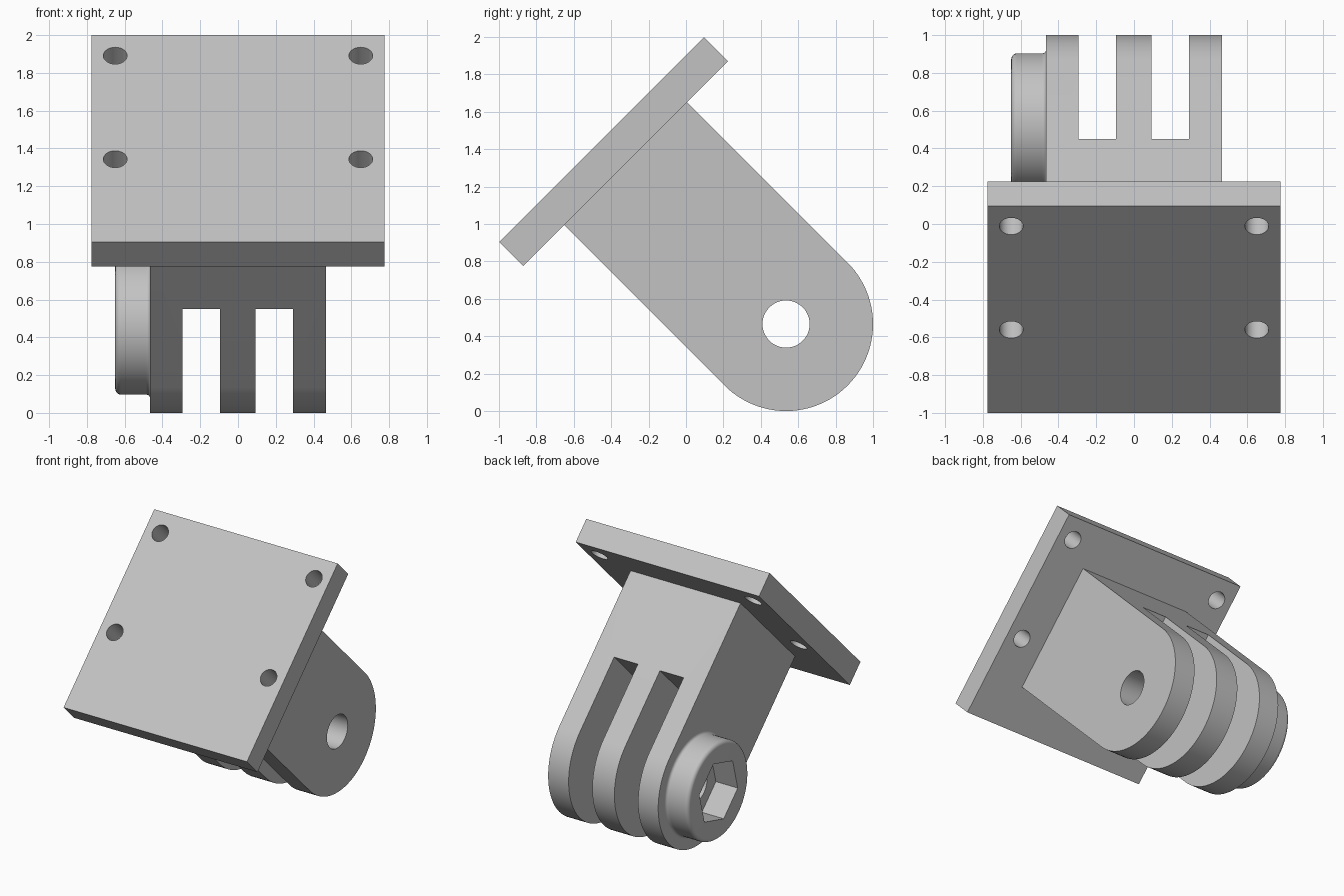
import bpy
import bmesh
from math import cos, sin, pi, radians
from mathutils import Matrix, Vector

if "Cube" in bpy.data.objects:
    bpy.data.objects.remove(bpy.data.objects["Cube"])

# One grey plastic for every part
grey = bpy.data.materials.new("grey plastic")
COLOUR = (0.54, 0.54, 0.54, 1)
grey.diffuse_color = COLOUR
grey.use_nodes = True
grey.node_tree.nodes["Principled BSDF"].inputs["Base Color"].default_value = COLOUR

# The parts are modelled upright around the hinge axis, then tilted by this
TILT = Matrix.Translation((0, 0.535, 0.465)) @ Matrix.Rotation(radians(45), 4, 'X')

R = 0.465            # knuckle radius and half width of the body
PLATE_HALF = 0.775
PLATE_LOW, PLATE_HIGH = 1.214, 1.395
BOSS_END = -0.65


def make_object(name, bm):
    bmesh.ops.recalc_face_normals(bm, faces=bm.faces)
    mesh = bpy.data.meshes.new(name)
    bm.to_mesh(mesh)
    bm.free()
    mesh.materials.append(grey)
    obj = bpy.data.objects.new(name, mesh)
    bpy.context.collection.objects.link(obj)
    return obj


def prism_x(name, outline, x0, x1):
    """Extrude a (y, z) outline along x."""
    bm = bmesh.new()
    face = bm.faces.new([bm.verts.new((x0, y, z)) for y, z in outline])
    ext = bmesh.ops.extrude_face_region(bm, geom=[face])["geom"]
    moved = [v for v in ext if isinstance(v, bmesh.types.BMVert)]
    bmesh.ops.translate(bm, verts=moved, vec=(x1 - x0, 0, 0))
    return make_object(name, bm)


def box(name, low, high):
    outline = [(low[1], low[2]), (high[1], low[2]), (high[1], high[2]), (low[1], high[2])]
    return prism_x(name, outline, low[0], high[0])


def ring(radius, count):
    """Circle in (y, z) with its first point on the z axis."""
    return [(radius * sin(2 * pi * i / count), radius * cos(2 * pi * i / count))
            for i in range(count)]


def cut(obj, cutters):
    """Subtract the cutters one after another and remove them."""
    for cutter in cutters:
        mod = obj.modifiers.new("cut", 'BOOLEAN')
        mod.operation = 'DIFFERENCE'
        mod.solver = 'EXACT'
        mod.object = cutter
        cutter.hide_render = True
    bpy.context.view_layer.update()
    graph = bpy.context.evaluated_depsgraph_get()
    mesh = bpy.data.meshes.new_from_object(obj.evaluated_get(graph))
    obj.modifiers.clear()
    obj.data = mesh
    for cutter in cutters:
        bpy.data.objects.remove(cutter)


# Hinge body: block with a round end, two slots and a bolt hole
arc = [(R * cos(a), -R * sin(a)) for a in (pi * i / 48 for i in range(49))]
hinge_body = prism_x("hinge_body", arc + [(-R, PLATE_LOW), (R, PLATE_LOW)], -R, R)
slots = [box("slot_cutter", (x - 0.1, -0.6, -0.6), (x + 0.1, 0.6, 0.585))
         for x in (-0.195, 0.192)]
bolt = prism_x("bolt_cutter", ring(0.126, 48), -0.8, 0.8)
cut(hinge_body, slots + [bolt])

# Mounting plate with four screw holes
mounting_plate = box("mounting_plate", (-PLATE_HALF, -PLATE_HALF, PLATE_LOW),
                     (PLATE_HALF, PLATE_HALF, PLATE_HIGH))
screws = []
for x in (-0.65, 0.65):
    for y in (-0.153, 0.622):
        bm = bmesh.new()
        bmesh.ops.create_cone(bm, cap_ends=True, segments=32, radius1=0.063, radius2=0.063,
                              depth=0.5, matrix=Matrix.Translation((x, y, 1.3)))
        screws.append(make_object("screw_cutter", bm))
cut(mounting_plate, screws)

# Nut boss: turned disc with a filleted foot, rounded rim and hexagonal pocket
BOSS_R, FILLET, ROUND = 0.368, 0.022, 0.03
quarter = [pi / 2 * i / 6 for i in range(7)]
profile = [(-R, 0)]
profile += [(-R - FILLET * (1 - cos(a)), BOSS_R + FILLET * (1 - sin(a))) for a in quarter]
profile += [(BOSS_END + ROUND * (1 - sin(a)), BOSS_R - ROUND * (1 - cos(a))) for a in quarter]
profile += [(BOSS_END, 0)]
bm = bmesh.new()
verts = [bm.verts.new((x, 0, r)) for x, r in profile]
edges = [bm.edges.new(pair) for pair in zip(verts, verts[1:])]
bmesh.ops.spin(bm, geom=verts + edges, cent=Vector(), axis=(1, 0, 0),
               angle=2 * pi, steps=64)
bmesh.ops.remove_doubles(bm, verts=bm.verts, dist=0.0001)
nut_boss = make_object("nut_boss", bm)
cut(nut_boss, [prism_x("nut_cutter", ring(0.24, 6), -0.8, -0.4)])

# Tilt everything into place and smooth the round surfaces
parts = [hinge_body, mounting_plate, nut_boss]
bpy.ops.object.select_all(action='DESELECT')
for obj in parts:
    obj.matrix_world = TILT
    obj.select_set(True)
bpy.context.view_layer.objects.active = hinge_body
bpy.ops.object.shade_smooth_by_angle(angle=radians(30))
